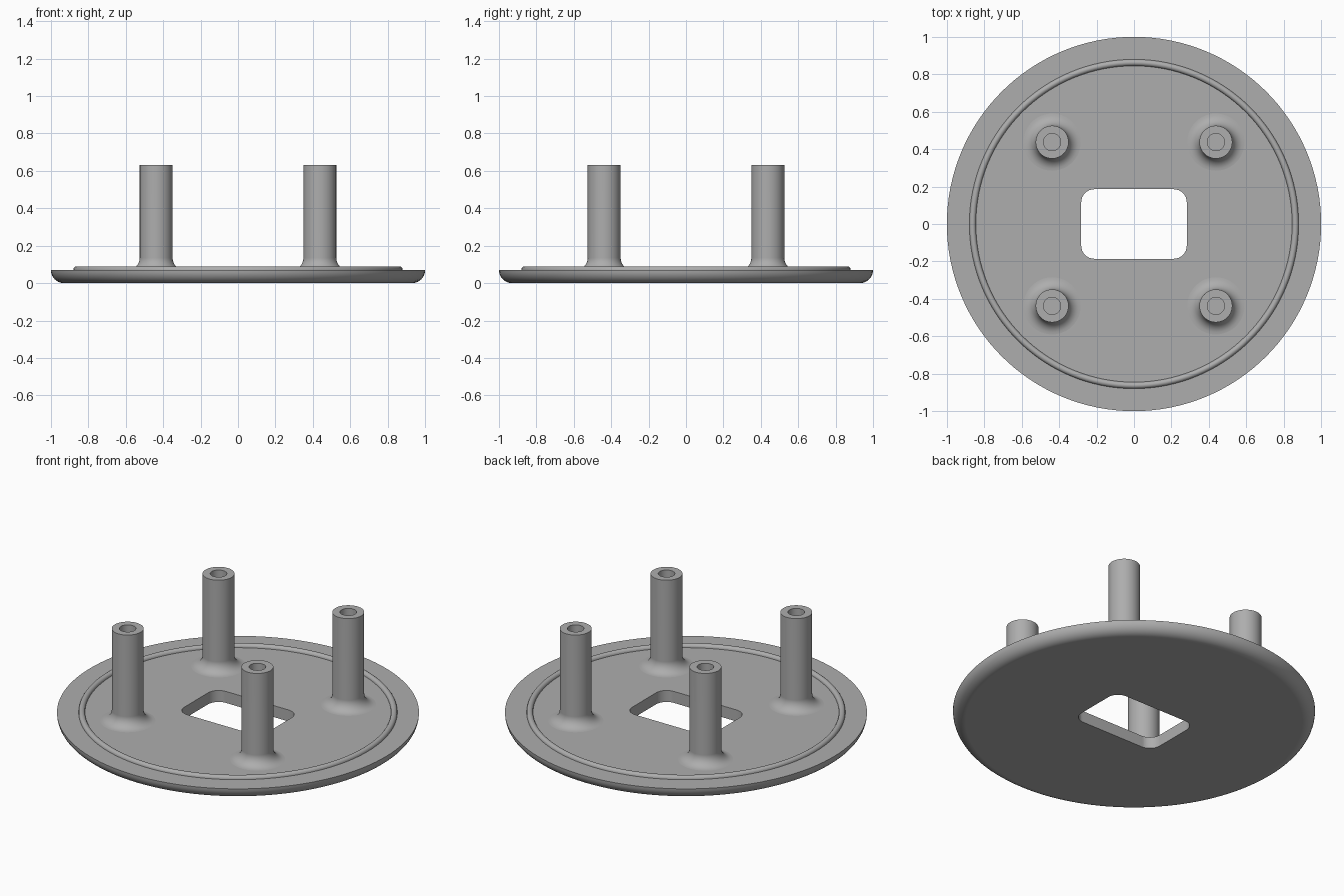
import bpy, bmesh, math

if "Cube" in bpy.data.objects:
    bpy.data.objects.remove(bpy.data.objects["Cube"])

FLOOR = 0.07       # top of the plate
POST = 0.4375      # post offset in x and y

grey = bpy.data.materials.new("plain grey")
grey.diffuse_color = (0.42, 0.42, 0.42, 1)
grey.use_nodes = True
grey.node_tree.nodes["Principled BSDF"].inputs["Base Color"].default_value = grey.diffuse_color


def arc(cx, cz, r, a0, a1, n):
    """Points on a circular arc, angles in degrees."""
    return [(cx + r * math.cos(math.radians(a0 + (a1 - a0) * i / n)),
             cz + r * math.sin(math.radians(a0 + (a1 - a0) * i / n)))
            for i in range(n + 1)]


def make_object(name, bm):
    bmesh.ops.recalc_face_normals(bm, faces=bm.faces)
    mesh = bpy.data.meshes.new(name)
    bm.to_mesh(mesh)
    bm.free()
    mesh.materials.append(grey)
    obj = bpy.data.objects.new(name, mesh)
    bpy.context.collection.objects.link(obj)
    return obj


def lathe(name, profile, steps):
    """Spin an (r, z) profile around the z axis."""
    bm = bmesh.new()
    verts = [bm.verts.new((r, 0, z)) for r, z in profile]
    edges = [bm.edges.new(pair) for pair in zip(verts, verts[1:])]
    bmesh.ops.spin(bm, geom=verts + edges, cent=(0, 0, 0), axis=(0, 0, 1),
                   angle=math.tau, steps=steps, use_merge=True)
    bmesh.ops.remove_doubles(bm, verts=bm.verts, dist=1e-5)
    return make_object(name, bm)


def select(obj):
    bpy.ops.object.select_all(action='DESELECT')
    obj.select_set(True)
    bpy.context.view_layer.objects.active = obj


def smooth(obj):
    select(obj)
    bpy.ops.object.shade_smooth_by_angle(angle=math.radians(30))
    obj.modifiers.new("even normals", 'WEIGHTED_NORMAL').keep_sharp = True


# Round plate with a rounded underside edge and a half-round raised ring
profile = ([(0, 0)] + arc(0.93, 0.07, 0.07, -90, 0, 8)
           + arc(0.8625, FLOOR + 0.002, 0.0175, 0, 180, 8) + [(0, FLOOR)])
profile.insert(10, (0.88, FLOOR))
profile.insert(-1, (0.845, FLOOR))
plate = lathe("base_plate", profile, 128)

# Rounded rectangular window through the plate
outline = []
for sx, sy, a in ((1, 1, 0), (-1, 1, 90), (-1, -1, 180), (1, -1, 270)):
    outline += arc(sx * 0.212, sy * 0.116, 0.07, a, a + 90, 8)
bm = bmesh.new()
face = bm.faces.new([bm.verts.new((x, y, -0.1)) for x, y in outline])
top = bmesh.ops.extrude_face_region(bm, geom=[face])["geom"]
bmesh.ops.translate(bm, vec=(0, 0, 0.3),
                    verts=[v for v in top if isinstance(v, bmesh.types.BMVert)])
cutter = make_object("window_cutter", bm)
cut = plate.modifiers.new("window", 'BOOLEAN')
cut.operation, cut.solver, cut.object = 'DIFFERENCE', 'EXACT', cutter
select(plate)
bpy.ops.object.modifier_apply(modifier=cut.name)
bpy.data.objects.remove(cutter)
smooth(plate)

# Four hollow posts with flared feet
foot = arc(0.088 + 0.065, FLOOR + 0.065, 0.065, 270, 180, 8)
post_profile = foot + [(0.088, 0.632), (0.046, 0.632), (0.046, 0.08), (0, 0.08)]
post = lathe("post", post_profile, 48)
smooth(post)
for i, (sx, sy) in enumerate(((1, 1), (-1, 1), (-1, -1), (1, -1))):
    part = post if i == 0 else post.copy()
    if i:
        bpy.context.collection.objects.link(part)
    part.name = f"post_{i + 1}"
    part.location = (sx * POST, sy * POST, 0)
